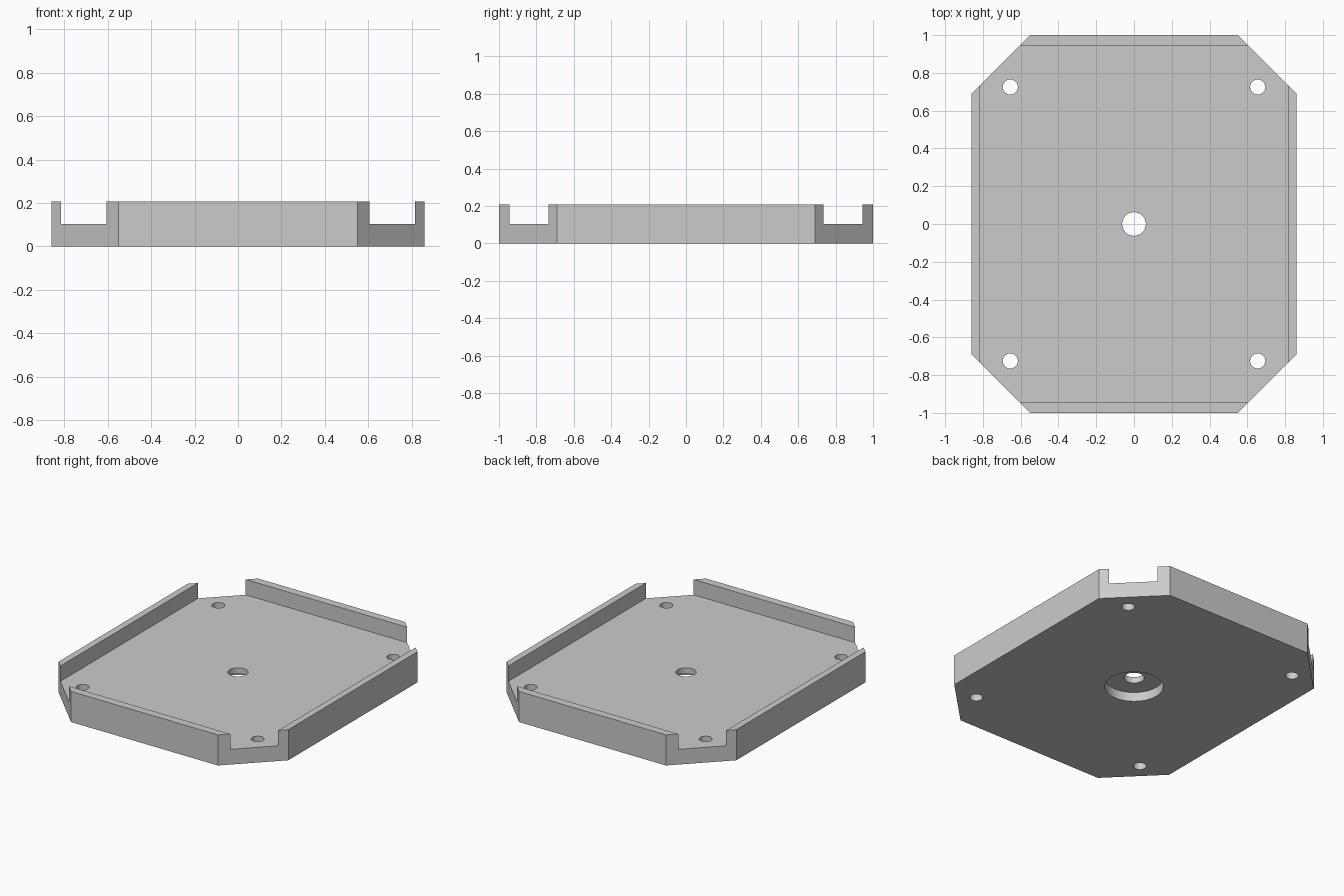
import bpy
import bmesh

cube = bpy.data.objects.get("Cube")
if cube:
    bpy.data.objects.remove(cube, do_unlink=True)

HALF_X, HALF_Y, CHAMFER = 0.86, 1.0, 0.31
HEIGHT, FLOOR = 0.207, 0.103
INNER_X, INNER_Y = 0.815, 0.945

grey = bpy.data.materials.new("light grey")
grey.use_nodes = True
colour = (0.6, 0.6, 0.6, 1)
grey.diffuse_color = colour
grey.node_tree.nodes["Principled BSDF"].inputs["Base Color"].default_value = colour


def prism(name, outline, z0, z1):
    """Extrude a flat outline straight up from z0 to z1."""
    bm = bmesh.new()
    base = bm.faces.new([bm.verts.new((x, y, z0)) for x, y in outline])
    top = bmesh.ops.extrude_face_region(bm, geom=[base])["geom"]
    bmesh.ops.translate(bm, vec=(0, 0, z1 - z0),
                        verts=[v for v in top if isinstance(v, bmesh.types.BMVert)])
    bmesh.ops.recalc_face_normals(bm, faces=bm.faces)
    mesh = bpy.data.meshes.new(name)
    bm.to_mesh(mesh)
    bm.free()
    mesh.materials.append(grey)
    obj = bpy.data.objects.new(name, mesh)
    bpy.context.collection.objects.link(obj)
    return obj


def cylinder(name, x, y, radius, z0, z1):
    bpy.ops.mesh.primitive_cylinder_add(vertices=48, radius=radius, depth=z1 - z0,
                                        location=(x, y, (z0 + z1) / 2))
    obj = bpy.context.object
    obj.name = name
    obj.data.materials.append(grey)
    return obj


def cut(body, cutter):
    """Subtract the cutter from the body and discard it."""
    cutter.hide_render = True
    mod = body.modifiers.new(cutter.name, "BOOLEAN")
    mod.operation, mod.solver, mod.object = "DIFFERENCE", "EXACT", cutter
    bpy.context.view_layer.objects.active = body
    bpy.ops.object.modifier_apply(modifier=mod.name)
    bpy.data.objects.remove(cutter, do_unlink=True)


# Tray body: a rectangle with chamfered corners
cx, cy = HALF_X - CHAMFER, HALF_Y - CHAMFER
tray = prism("tray", [(cx, -HALF_Y), (HALF_X, -cy), (HALF_X, cy), (cx, HALF_Y),
                      (-cx, HALF_Y), (-HALF_X, cy), (-HALF_X, -cy), (-cx, -HALF_Y)],
             0, HEIGHT)

# Recessed floor, which breaks out through the chamfers and leaves four rims
cut(tray, prism("pocket_cutter", [(-INNER_X, -INNER_Y), (INNER_X, -INNER_Y),
                                  (INNER_X, INNER_Y), (-INNER_X, INNER_Y)],
                FLOOR, HEIGHT + 0.1))

# Centre hole with a wide counterbore underneath
cut(tray, cylinder("counterbore_cutter", 0, 0, 0.18, -0.1, 0.062))
cut(tray, cylinder("centre_hole_cutter", 0, 0, 0.0625, -0.1, 0.3))

# Corner screw holes
for sx in (-1, 1):
    for sy in (-1, 1):
        cut(tray, cylinder("screw_hole_cutter", sx * 0.655, sy * 0.725, 0.04, -0.1, 0.3))

# Smooth hole walls, sharp edges
bpy.ops.object.select_all(action="DESELECT")
tray.select_set(True)
bpy.context.view_layer.objects.active = tray
bpy.ops.object.shade_smooth_by_angle()
